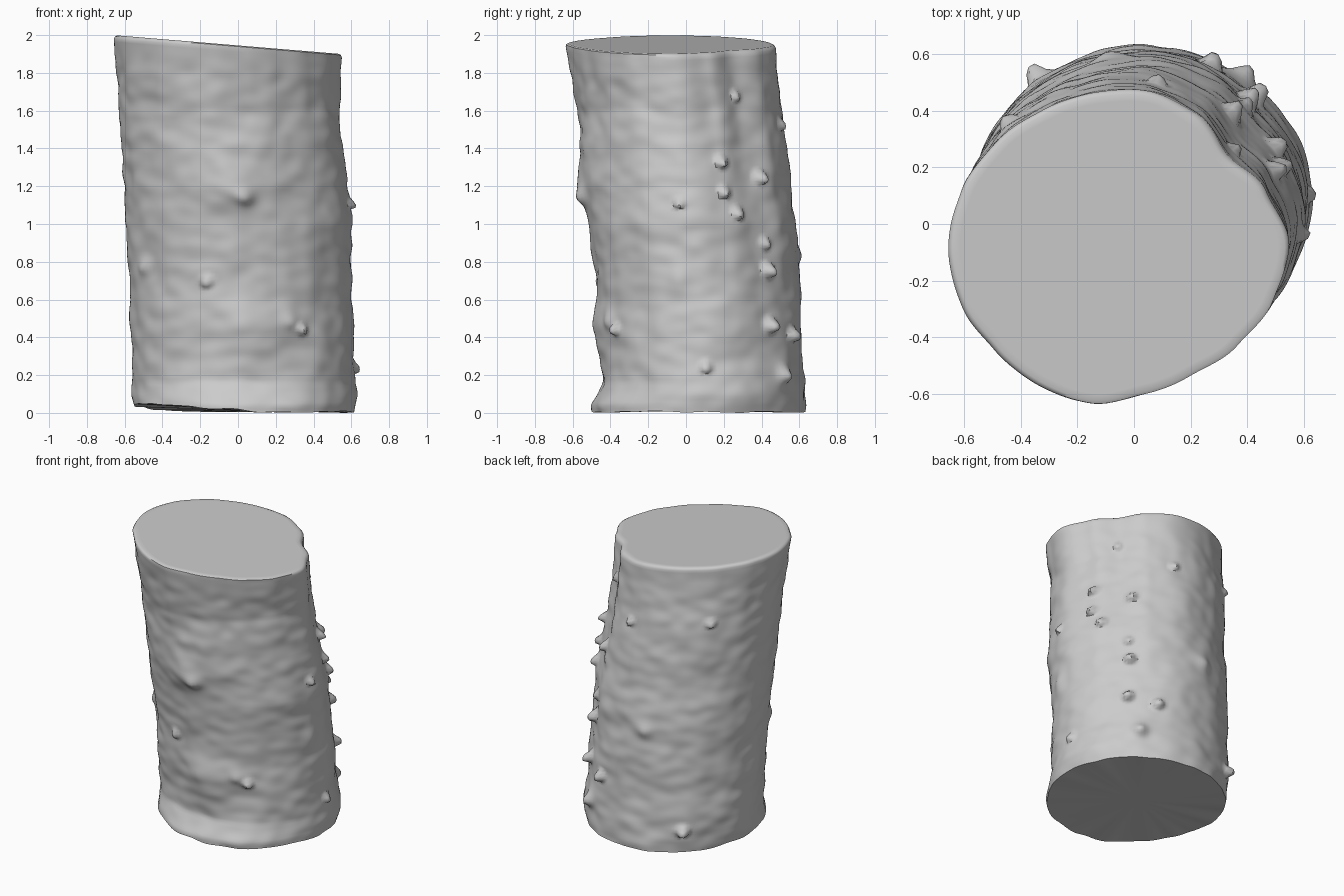
import bpy, bmesh, math
from mathutils import Vector, noise

if "Cube" in bpy.data.objects:
    bpy.data.objects.remove(bpy.data.objects["Cube"])

SEGS, ROWS = 168, 112

# Half-shape of the sawn top: radius every 20 degrees around its centre
TOP = [.605, .555, .50, .545, .565, .56, .56, .575, .593,
       .605, .595, .575, .572, .57, .54, .53, .55, .585]
# Trunk extents per height: z, left, right, front, back
EXTENTS = [(0.00, -.535, .61, -.50, .63), (0.05, -.55, .622, -.505, .635),
           (0.10, -.56, .625, -.475, .63), (0.17, -.56, .62, -.44, .625),
           (0.40, -.565, .615, -.455, .61), (0.60, -.572, .60, -.47, .61),
           (0.80, -.58, .60, -.49, .595), (1.00, -.592, .61, -.52, .58),
           (1.20, -.60, .58, -.55, .555), (1.40, -.612, .552, -.565, .535),
           (1.60, -.628, .535, -.572, .51), (1.80, -.642, .548, -.61, .485),
           (2.00, -.66, .55, -.648, .475)]
# Knots and twig stubs: angle in degrees, height, bump height, width
KNOTS = [(21, 1.33, .05, .030), (21, 1.17, .045, .030), (48, 1.25, .05, .034),
         (-5, 1.11, .035, .025), (28, 1.06, .045, .034), (46, .90, .035, .03),
         (46, .76, .06, .036), (45, .47, .06, .036), (65, .42, .055, .036),
         (53, .21, .055, .04), (38, 1.68, .03, .028), (77, 1.53, .035, .028),
         (128, .17, .055, .035), (135, 1.6, .03, .028), (2, .25, .035, .03),
         (-86, 1.15, .03, .045), (-92, 1.20, .035, .10), (-108, .70, .03, .032),
         (-57, .45, .035, .03), (-88, .46, .035, .12), (-64, .50, .025, .05),
         (-10, .72, .02, .06), (-150, .78, .02, .05), (100, .85, .025, .05)]


def lerp(a, b, t):
    return a + (b - a) * t


def extents(z):
    for a, b in zip(EXTENTS, EXTENTS[1:]):
        if z <= b[0]:
            t = (z - a[0]) / (b[0] - a[0])
            return [lerp(p, q, t) for p, q in zip(a[1:], b[1:])]
    return EXTENTS[-1][1:]


def top_radius(a):
    f = (math.degrees(a) % 360) / 20
    i = int(f)
    t = f - i
    t = t * t * (3 - 2 * t)
    return lerp(TOP[i % 18], TOP[(i + 1) % 18], t)


def trunk_point(a, z, rough=1.0, inset=0.0):
    x0, x1, y0, y1 = extents(z)
    r = top_radius(a)
    k = min(1, z / 2)
    c, s = math.cos(a), math.sin(a)
    nx = c * lerp(1, r / .605, k)
    ny = s * lerp(1, r / .565, k)
    # Bark: wide horizontal wrinkles plus fine grain
    d = noise.noise(Vector((c * 2.2, s * 2.2, z * 5))) * .013
    d += noise.noise(Vector((c * 5, s * 5, z * 13 + 7))) * .008
    d *= rough
    drop = 0
    for deg, kz, h, w in KNOTS:
        da = (a - math.radians(deg) + math.pi) % (2 * math.pi) - math.pi
        q = ((da * .57) ** 2 + (z - kz) ** 2) / (w * w)
        if q < 6:
            g = math.exp(-q * q if w < .04 else -q)
            d += h * g
            drop += .012 * g
    d -= inset
    return Vector(((x0 + x1) / 2 + nx * (x1 - x0) / 2 + c * d,
                   (y0 + y1) / 2 + ny * (y1 - y0) / 2 + s * d, z - drop))


def base_height(a):
    # Ragged foot, lifted on the left front
    lift = max(0, math.cos(a - math.radians(205))) ** 2 * .045
    return .012 + lift + .012 * noise.noise(Vector((math.cos(a) * 4, math.sin(a) * 4, 3)))


def top_height(x):
    return 2.0 - .083 * (x + .66)


bm = bmesh.new()
angles = [2 * math.pi * i / SEGS for i in range(SEGS)]
rings = []

# Bark wall from the ragged foot to the slanted saw cut
for j in range(ROWS + 1):
    t = j / ROWS
    ring = []
    for a in angles:
        zt = top_height(trunk_point(a, 1.95, .3).x) - .018
        z = lerp(base_height(a), zt, t)
        ring.append(bm.verts.new(trunk_point(a, z, min(1, (1 - t) * 8 + .3))))
    rings.append(ring)

# Softly rounded rim and flat cut face
for inset, down in ((.005, .006), (.016, .0), (.04, .0)):
    ring = []
    for a in angles:
        p = trunk_point(a, 1.96, .3, inset)
        p.z = top_height(p.x) - down
        ring.append(bm.verts.new(p))
    rings.append(ring)

for lo, hi in zip(rings, rings[1:]):
    for i in range(SEGS):
        n = (i + 1) % SEGS
        bm.faces.new((lo[i], lo[n], hi[n], hi[i]))
bm.faces.new(rings[-1])

# Underside fan, slightly uneven
centre = bm.verts.new((.03, .07, .02))
for i in range(SEGS):
    bm.faces.new((centre, rings[0][(i + 1) % SEGS], rings[0][i]))

lowest = min(v.co.z for v in bm.verts)
for v in bm.verts:
    v.co.z -= lowest * max(0, 1 - v.co.z)
bmesh.ops.recalc_face_normals(bm, faces=bm.faces)

mesh = bpy.data.meshes.new("log")
bm.to_mesh(mesh)
bm.free()
log = bpy.data.objects.new("log", mesh)
bpy.context.collection.objects.link(log)
bpy.context.view_layer.objects.active = log
log.select_set(True)
bpy.ops.object.shade_smooth_by_angle(angle=math.radians(50))
